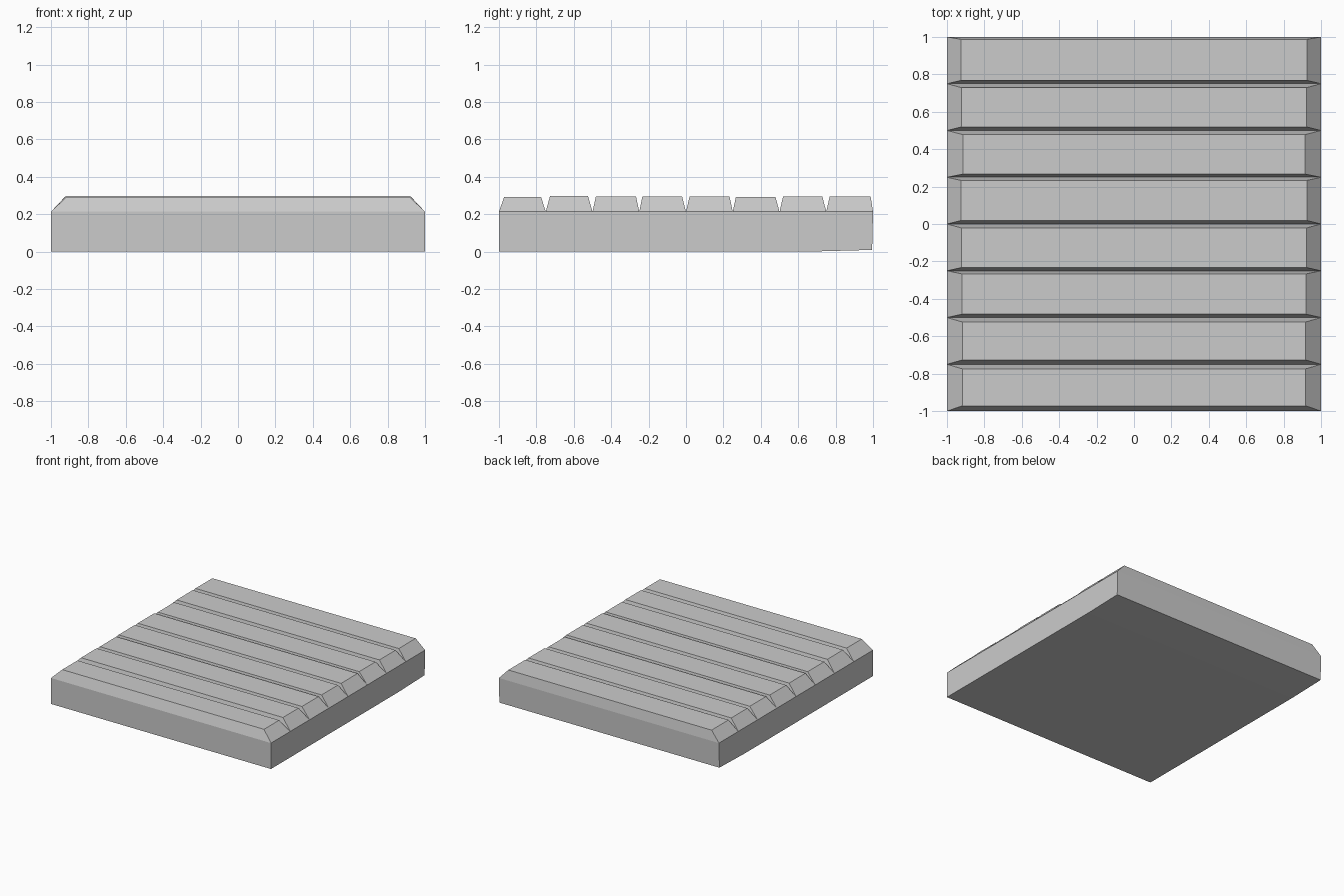
import bpy
import bmesh

if "Cube" in bpy.data.objects:
    bpy.data.objects.remove(bpy.data.objects["Cube"])

SLAB_TOP, PLANK_TOP = 0.213, 0.294


def make_object(name, bm):
    bmesh.ops.recalc_face_normals(bm, faces=bm.faces[:])
    mesh = bpy.data.meshes.new(name)
    bm.to_mesh(mesh)
    bm.free()
    obj = bpy.data.objects.new(name, mesh)
    bpy.context.collection.objects.link(obj)
    return obj


def loft(bm, ring_a, ring_b, cap_a=True):
    a = [bm.verts.new(p) for p in ring_a]
    b = [bm.verts.new(p) for p in ring_b]
    n = len(a)
    for i in range(n):
        j = (i + 1) % n
        bm.faces.new((a[i], a[j], b[j], b[i]))
    if cap_a:
        bm.faces.new(a[::-1])
    bm.faces.new(b)


# Base slab: side profile (y, z) with a slightly worn lower back edge
profile = [(-1, 0), (0.66, 0), (0.995, 0.009), (1, SLAB_TOP), (-1, SLAB_TOP)]
bm = bmesh.new()
loft(bm, [(-1, y, z) for y, z in profile], [(1, y, z) for y, z in profile])
make_object("base_slab", bm)

# Eight planks with sloped edges: top front y, top back y, half length, height
planks = [
    (-0.972, -0.775, 0.917, 0.293), (-0.727, -0.524, 0.918, 0.297),
    (-0.482, -0.267, 0.919, 0.294), (-0.233, -0.021, 0.923, 0.295),
    (0.019, 0.233, 0.924, 0.294), (0.267, 0.478, 0.915, 0.293),
    (0.519, 0.729, 0.922, 0.295), (0.768, 0.987, 0.924, 0.294),
]
for i, (front, back, half, top) in enumerate(planks):
    y0 = -1 + i * 0.25
    y1 = y0 + 0.25
    bm = bmesh.new()
    loft(bm,
         [(-1, y0, SLAB_TOP), (1, y0, SLAB_TOP), (1, y1, SLAB_TOP), (-1, y1, SLAB_TOP)],
         [(-half, front, top), (half, front, top), (half, back, top), (-half, back, top)],
         cap_a=False)
    make_object(f"plank_{i + 1}", bm)
